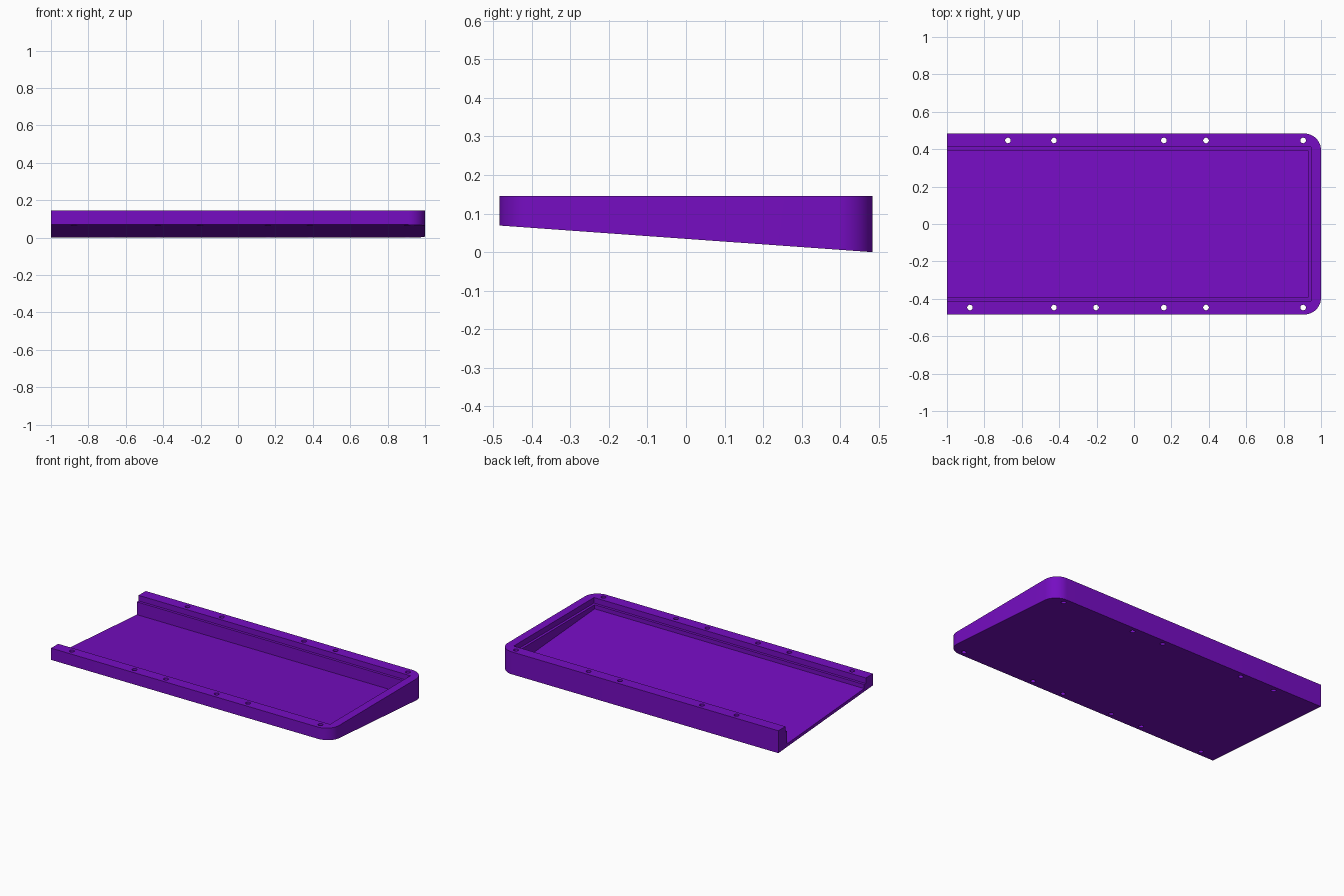
import bpy, bmesh, math

if "Cube" in bpy.data.objects:
    bpy.data.objects.remove(bpy.data.objects["Cube"])

HALF_Y, TOP, FRONT_RISE = 0.484, 0.145, 0.069
FLOOR, RADIUS = 0.02, 0.09

purple = bpy.data.materials.new("purple")
purple.diffuse_color = (0.18, 0.004, 0.54, 1)
purple.use_nodes = True
purple.node_tree.nodes["Principled BSDF"].inputs["Base Color"].default_value = purple.diffuse_color


def underside(y):
    """Height of the sloping underside at depth y."""
    return FRONT_RISE * (HALF_Y - y) / (2 * HALF_Y)


def prism(name, outline, bottom, top):
    """Solid from an anticlockwise outline; bottom is a function of y."""
    bm = bmesh.new()
    low = [bm.verts.new((x, y, bottom(y))) for x, y in outline]
    high = [bm.verts.new((x, y, top)) for x, y in outline]
    bm.faces.new(low[::-1])
    bm.faces.new(high)
    n = len(outline)
    for i in range(n):
        j = (i + 1) % n
        bm.faces.new((low[i], low[j], high[j], high[i]))
    mesh = bpy.data.meshes.new(name)
    bm.to_mesh(mesh)
    bm.free()
    mesh.materials.append(purple)
    obj = bpy.data.objects.new(name, mesh)
    bpy.context.collection.objects.link(obj)
    return obj


def arc(cx, cy, r, start, end, steps):
    return [(cx + r * math.cos(math.radians(start + (end - start) * i / steps)),
             cy + r * math.sin(math.radians(start + (end - start) * i / steps)))
            for i in range(steps + 1)]


def rect(right, half_y):
    """Outline that runs out past the open left end."""
    return [(-1.2, -half_y), (right, -half_y), (right, half_y), (-1.2, half_y)]


# Wedge body with two rounded corners on the right
outline = ([(-1, -HALF_Y)]
           + arc(1 - RADIUS, RADIUS - HALF_Y, RADIUS, -90, 0, 16)
           + arc(1 - RADIUS, HALF_Y - RADIUS, RADIUS, 0, 90, 16)
           + [(-1, HALF_Y)])
case = prism("case_tray", outline, underside, TOP)

# Pockets: a wide shallow one for the ledge, a narrower one down to the floor
cutters = [
    prism("ledge_cutter", rect(0.9465, 0.411), lambda y: 0.109, 0.3),
    prism("floor_cutter", rect(0.930, 0.394), lambda y: underside(y) + FLOOR, 0.3),
]

# Screw holes through the front and back rims
rows = {0.4465: (-0.674, -0.428, 0.16, 0.385, 0.904),
        -0.4465: (-0.877, -0.428, -0.203, 0.16, 0.385, 0.904)}
for y, xs in rows.items():
    for x in xs:
        circle = arc(x, y, 0.015, 0, 360, 20)[:-1]
        cutters.append(prism("hole_cutter", circle, lambda v: -0.1, 0.3))

for cutter in cutters:
    mod = case.modifiers.new(cutter.name, 'BOOLEAN')
    mod.operation, mod.solver, mod.object = 'DIFFERENCE', 'EXACT', cutter

# Bake the cuts and clear the cutters away
depsgraph = bpy.context.evaluated_depsgraph_get()
baked = bpy.data.meshes.new_from_object(case.evaluated_get(depsgraph))
case.modifiers.clear()
case.data = baked
baked.materials.clear()
baked.materials.append(purple)
for poly in baked.polygons:
    poly.material_index = 0
for cutter in cutters:
    bpy.data.objects.remove(cutter)

# Smooth rounded corners and holes, crisp edges elsewhere
bpy.context.view_layer.objects.active = case
case.select_set(True)
bpy.ops.object.shade_smooth_by_angle(angle=math.radians(30))
